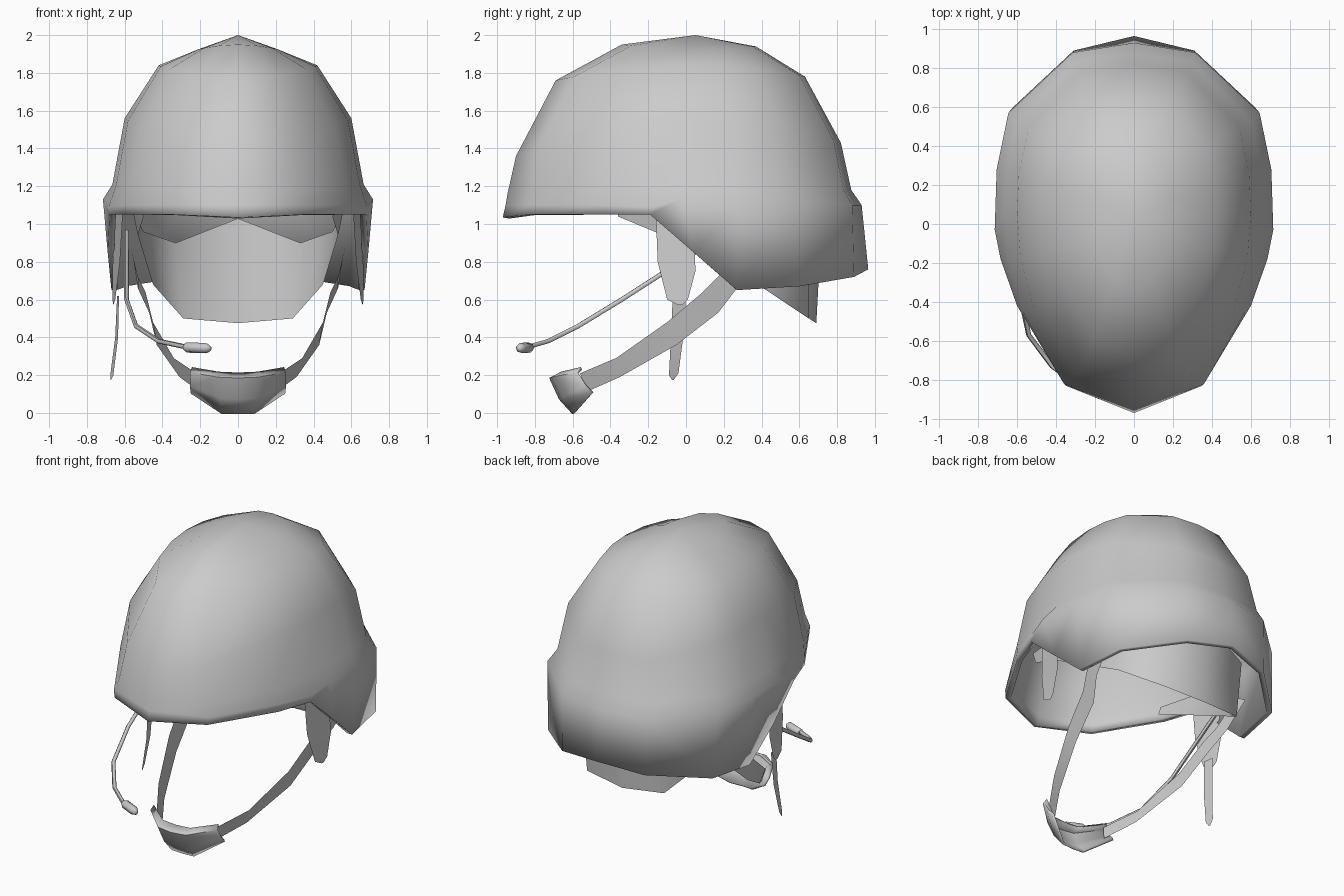
import bpy, math
from mathutils import Vector

if "Cube" in bpy.data.objects:
    bpy.data.objects.remove(bpy.data.objects["Cube"])


def make(name, verts, faces, mirror=False, thick=0, angle=60):
    me = bpy.data.meshes.new(name)
    me.from_pydata(verts, [], faces)
    me.update()
    ob = bpy.data.objects.new(name, me)
    bpy.context.collection.objects.link(ob)
    bpy.ops.object.select_all(action='DESELECT')
    ob.select_set(True)
    bpy.context.view_layer.objects.active = ob
    bpy.ops.object.shade_smooth_by_angle(angle=math.radians(angle))
    if mirror:
        m = ob.modifiers.new("mirror", 'MIRROR')
        m.use_clip = True
        m.merge_threshold = 0.002
    if thick:
        s = ob.modifiers.new("thickness", 'SOLIDIFY')
        s.thickness = thick
        s.offset = -1
    # keep the mirror and thickness ahead of any smoothing modifier
    return ob


def grid(name, rows, tip=None, **kw):
    """Skin equal-length rows of points, optionally closing to a tip."""
    n = len(rows[0])
    verts = [p for r in rows for p in r]
    faces = [(j * n + i, j * n + i + 1, (j + 1) * n + i + 1, (j + 1) * n + i)
             for j in range(len(rows) - 1) for i in range(n - 1)]
    if tip:
        verts.append(tip)
        b = (len(rows) - 1) * n
        faces += [(b + i, b + i + 1, len(verts) - 1) for i in range(n - 1)]
    return make(name, verts, faces, **kw)


def tube(name, path, radii, sides=6):
    pts = [Vector(p) for p in path]
    verts, faces = [], []
    for i, p in enumerate(pts):
        t = (pts[min(i + 1, len(pts) - 1)] - pts[max(i - 1, 0)]).normalized()
        a = t.orthogonal().normalized() if i == 0 else (a - t * a.dot(t)).normalized()
        b = t.cross(a)
        for k in range(sides):
            w = 2 * math.pi * k / sides
            verts.append(p + (a * math.cos(w) + b * math.sin(w)) * radii[i])
    for j in range(len(pts) - 1):
        for k in range(sides):
            q = (k + 1) % sides
            faces.append((j * sides + k, j * sides + q,
                          (j + 1) * sides + q, (j + 1) * sides + k))
    faces += [tuple(range(sides))[::-1],
              tuple(range(len(verts) - sides, len(verts)))]
    return make(name, verts, faces)


# Shell: half rim, flared ridge, then scaled plan outlines up to the crown
plan = [(0, -1), (.49, -.87), (.86, -.5), (.97, -.24), (1, 0),
        (.985, .27), (.9, .58), (.45, .95), (0, 1)]
Y0 = .05


def ring(w, yf, yb, zf, zs, zb):
    out = []
    for u, v in plan:
        ye, ze = (yf, zf) if v < 0 else (yb, zb)
        out.append((u * w, Y0 + abs(v) * (ye - Y0), zs + (ze - zs) * v * v))
    return out


rim = [(0, -.97, 1.035), (.35, -.83, 1.05), (.6, -.42, 1.05), (.68, -.19, 1.05),
       (.69, .04, .85), (.67, .27, .65), (.62, .6, .67), (.31, .89, .72), (0, .965, .76)]
ridge = [(0, -.955, 1.1), (.36, -.82, 1.1), (.6, -.42, 1.1), (.685, -.18, 1.09),
         (.715, -.03, 1.13), (.705, .28, 1.13), (.645, .57, 1.12),
         (.315, .88, 1.1), (0, .93, 1.1)]
grid("helmet_shell", [rim, ridge,
                      ring(.665, -.945, .875, 1.16, 1.21, 1.18),
                      ring(.6, -.9, .82, 1.36, 1.56, 1.43),
                      ring(.42, -.69, .63, 1.76, 1.84, 1.78),
                      ring(.21, -.34, .37, 1.95, 1.925, 1.94)],
     tip=(0, Y0, 2), mirror=True, thick=.035)

# Nape guard: curved band inside the back, rising forward to the temples
grid("nape_guard",
     [[(0, .69, .475), (.29, .65, .5), (.45, .38, .68), (.53, -.12, .94), (.5, -.36, 1.04)],
      [(0, .72, 1.03), (.33, .65, .9), (.5, .4, .96), (.56, -.1, 1.08), (.52, -.36, 1.1)]],
     mirror=True)

# Chin strap: flat band from behind the ear to the chin cup
grid("chin_strap",
     [[(.555, .42, .82), (.53, .27, .66), (.47, .17, .53), (.43, -.05, .36),
       (.31, -.35, .19), (.2, -.53, .11)],
      [(.57, .31, .89), (.53, .17, .72), (.49, .09, .64), (.45, -.1, .48),
       (.34, -.37, .29), (.22, -.56, .21)]], mirror=True)

# Chin cup: folded pad
grid("chin_cup",
     [[(0, -.66, .2), (.1, -.655, .205), (.24, -.55, .23)],
      [(0, -.71, .18), (.1, -.7, .185), (.245, -.57, .21)],
      [(0, -.66, .08), (.09, -.65, .085), (.245, -.53, .15)],
      [(0, -.59, .003), (.08, -.585, .003), (.24, -.49, .11)]],
     mirror=True, thick=.015)

# Ear tabs hanging at both sides
grid("ear_tab",
     [[(.61, -.16, 1.06), (.625, -.15, .8), (.65, -.1, .6), (.66, -.04, .57)],
      [(.65, .04, 1.06), (.665, .05, .75), (.665, .01, .6), (.66, -.02, .57)]],
     mirror=True)

# Loose strap end on the left
grid("loose_strap",
     [[(-.63, -.07, .62), (-.635, -.08, .4), (-.66, -.09, .2), (-.672, -.075, .175)],
      [(-.64, .0, .62), (-.65, -.015, .4), (-.675, -.04, .21), (-.675, -.065, .175)]])

# Microphone boom and capsule on the left
tube("microphone_boom",
     [(-.59, .22, .96), (-.59, -.34, .6), (-.54, -.57, .46),
      (-.42, -.73, .38), (-.27, -.84, .348)], [.013] * 5)
tube("microphone_capsule",
     [(-.285, -.825, .347), (-.27, -.83, .346), (-.175, -.872, .343),
      (-.16, -.88, .342), (-.145, -.887, .34)], [.018, .028, .028, .024, .012])
